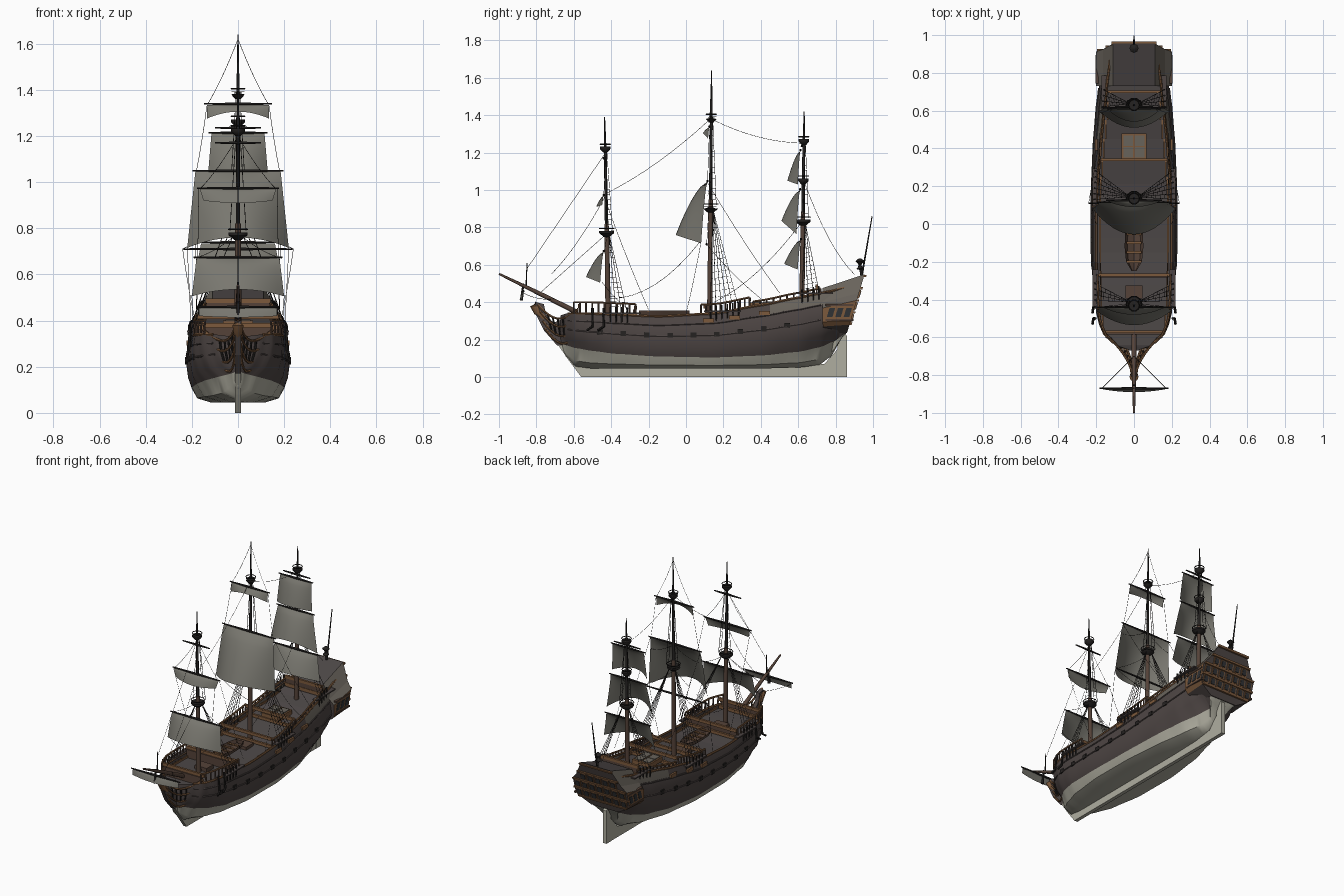
import bpy, bmesh, math
from mathutils import Vector

if "Cube" in bpy.data.objects:
    bpy.data.objects.remove(bpy.data.objects["Cube"])


def material(name, *rgb):
    m = bpy.data.materials.new(name)
    m.use_nodes = True
    m.diffuse_color = (*rgb, 1)
    m.node_tree.nodes["Principled BSDF"].inputs["Base Color"].default_value = (*rgb, 1)
    return m


HULL = material("dark hull planks", .075, .06, .057)
PALE = material("pale underbody", .43, .42, .35)
SAIL = material("grey sailcloth", .19, .185, .16)
DECK = material("deck planks", .075, .065, .064)
TRIM = material("orange brown trim", .2, .1, .045)
MAST = material("brown mast wood", .09, .055, .04)
IRON = material("black rigging", .018, .016, .015)
GREY = material("weathered grey wood", .14, .125, .105)
GLASS = material("dark glass", .03, .032, .035)


def build(name, verts, faces, mats, rule=None, smooth=None):
    mesh = bpy.data.meshes.new(name)
    mesh.from_pydata([tuple(v) for v in verts], [], faces)
    bm = bmesh.new()
    bm.from_mesh(mesh)
    bmesh.ops.recalc_face_normals(bm, faces=bm.faces)
    bm.to_mesh(mesh)
    bm.free()
    for m in mats:
        mesh.materials.append(m)
    for p in mesh.polygons:
        p.material_index = rule(p) if rule else 0
    ob = bpy.data.objects.new(name, mesh)
    bpy.context.collection.objects.link(ob)
    if smooth:
        bpy.ops.object.select_all(action="DESELECT")
        bpy.context.view_layer.objects.active = ob
        ob.select_set(True)
        bpy.ops.object.shade_smooth_by_angle(angle=math.radians(smooth))
    return ob


def loft(name, loops, mats, rule=None, smooth=None, closed=True, caps=True):
    n = len(loops[0])
    faces = [(i * n + j, i * n + (j + 1) % n, (i + 1) * n + (j + 1) % n, (i + 1) * n + j)
             for i in range(len(loops) - 1) for j in range(n if closed else n - 1)]
    if caps:
        faces += [tuple(range(n)), tuple(range(len(loops) * n - n, len(loops) * n))]
    return build(name, [v for l in loops for v in l], faces, mats, rule, smooth)


def plate(name, outline, half, mat):
    """Side outline in y, z made into a plate across the centreline."""
    return loft(name, [[(x, y, z) for y, z in outline] for x in (-half, half)], [mat])


def tubes(name, paths, radius, mat, sides=6):
    """Round bars along paths; a fourth coordinate scales the radius."""
    verts, faces = [], []
    for path in paths:
        for i, p in enumerate(path):
            a, b = path[max(i - 1, 0)], path[min(i + 1, len(path) - 1)]
            turn = (Vector(b[:3]) - Vector(a[:3])).to_track_quat("Z", "Y")
            r = radius * (p[3] if len(p) > 3 else 1)
            base = len(verts)
            for k in range(sides):
                t = math.tau * k / sides
                verts.append(Vector(p[:3]) + turn @ Vector((r * math.cos(t), r * math.sin(t), 0)))
                if i:
                    q = (k + 1) % sides
                    faces.append((base - sides + k, base - sides + q, base + q, base + k))
            if i in (0, len(path) - 1):
                faces.append(tuple(range(base, base + sides)))
    return build(name, verts, faces, [mat], smooth=50)


def boxes(name, items, mat, tilt=0):
    """Boxes given as centre and size, leaning about x."""
    verts, faces = [], []
    for c, s in items:
        bm = bmesh.new()
        bmesh.ops.create_cube(bm, size=1)
        base = len(verts)
        for v in bm.verts:
            d = Vector([a * b for a, b in zip(v.co, s)])
            d.y += tilt * d.z
            verts.append(Vector(c) + d)
        faces += [tuple(base + v.index for v in f.verts) for f in bm.faces]
        bm.free()
    return build(name, verts, faces, [mat])


def sag(a, b, drop=0):
    a, b = Vector(a), Vector(b)
    return [tuple(a.lerp(b, t / 8) - Vector((0, 0, drop * 4 * t / 8 * (1 - t / 8)))) for t in range(9)]


def mirrored(path):
    return [path, [(-p[0], *p[1:]) for p in path]]


# Hull stations: y, bottom, waterline, sheer, then half widths of floor, waterline, beam, sheer
stations = [
    (-.67, .16, .18, .33, .004, .006, .02, .02), (-.64, .10, .17, .34, .004, .03, .09, .10),
    (-.59, .05, .155, .34, .01, .09, .15, .155), (-.5, .04, .14, .34, .03, .145, .19, .185),
    (-.38, .04, .125, .335, .07, .18, .208, .195), (-.15, .04, .11, .325, .12, .2, .225, .2),
    (.15, .04, .105, .34, .12, .2, .225, .2), (.4, .04, .115, .385, .08, .18, .215, .18),
    (.6, .045, .135, .425, .035, .14, .2, .16), (.72, .06, .16, .45, .015, .09, .185, .145),
    (.8, .1, .19, .475, .008, .05, .17, .13), (.86, .23, .235, .5, .06, .1, .165, .12)]


def refine(rows, steps=4):
    out = []
    for i in range(len(rows) - 1):
        p = [rows[max(0, min(len(rows) - 1, i + k))] for k in (-1, 0, 1, 2)]
        for s in range(steps):
            t = s / steps
            out.append([b + (c - b) * t * t * (3 - 2 * t) * .5 + (c - b) * t * .5 if j else b + (c - b) * t
                        for j, (a, b, c, d) in enumerate(zip(*p))])
    return out + [list(rows[-1])]


def lean(y, z):
    return y + .3 * (z - .25) * max(0, min(1, (y - .7) / .16))


sections = []
for y, zb, zw, zt, f, w, m, t in refine(stations):
    h = zt - zw
    pts = [(f, zb + .006), (f * .3 + w * .7, zb + .35 * (zw - zb)), (w, zw), (w * .35 + m * .65, zw + .2 * h),
           (m, zw + .5 * h), ((m + t) / 2 + .004, zw + .78 * h), (t, zt)]
    sections.append([Vector((x, lean(y, z), z)) for x, z in pts])
ROWS = len(sections[0])


def side(y, row=-1):
    for a, b in zip(sections, sections[1:]):
        if b[row].y >= y:
            return a[row].lerp(b[row], (y - a[row].y) / (b[row].y - a[row].y))
    return sections[-1][row].copy()


hull_loops = [[(-p.x, p.y, p.z) for p in reversed(s)] + list(s) for s in sections]
span = 2 * ROWS - 1
strip_kind = {k: 1 for k in range(ROWS - 3, ROWS + 2)}


def hull_colour(p):
    if p.index >= span * (len(sections) - 1):
        return 0
    j = p.index % span
    return 2 if j in (0, span - 1) and p.center.y > .45 else strip_kind.get(j, 0)


loft("hull", hull_loops, [HULL, PALE, GREY], hull_colour, 40, closed=False)
deck_rows = [[Vector((s * p[-1].x * .97, p[-1].y, p[-1].z - .025)) for s in (-1, 1)] for p in sections]
loft("deck", deck_rows, [DECK], closed=False, caps=False)
plate("keel", [(-.56, 0), (.82, 0), (.82, .16), (.74, .07), (-.56, .06), (-.67, .18), (-.69, .18), (-.62, .08)], .012, PALE)
plate("rudder", [(.81, 0), (.86, 0), (.86, .22), (.83, .26), (.81, .24)], .013, PALE)
plate("stem_knee", [(-.66, .17), (-.69, .17), (-.76, .25), (-.8, .33), (-.82, .37), (-.8, .4), (-.76, .39),
                    (-.75, .34), (-.71, .29), (-.66, .31)], .013, HULL)

# Rails, wales and bulwark posts
ys = [-.63 + .05 * i for i in range(32)]
tubes("sheer_rail", [q for r in mirrored([tuple(side(y)) for y in ys]) for q in [r]], .007, TRIM)
tubes("wales", [q for row in (-2, -3) for q in mirrored([tuple(side(y, row)) for y in ys[:28]])], .005, HULL)
rails, posts = [], []
for lo, hi, up in ((-.6, -.27, .06), (.08, .34, .05), (.36, .72, .025)):
    line = [side(lo + (hi - lo) * i / 10) for i in range(11)]
    rails += mirrored([(p.x * .98, p.y, p.z + up) for p in line])
    for p in line:
        posts += mirrored([tuple(p), (p.x * .98, p.y, p.z + up)])
tubes("upper_rails", rails, .006, TRIM)
tubes("rail_posts", posts, .005, MAST)
boxes("deck_beams", [((0, y, side(y).z + dz), (side(y).x * 1.9, .014, .02)) for y in (-.57, -.27, .1, .34, .7)
                     for dz in (-.01, .04)], TRIM)
boxes("bulkheads", [((0, y, side(y).z), (side(y).x * 1.85, .008, .06)) for y in (-.58, -.28, .7)], MAST)
boxes("waterways", [((s * (side(y).x - .02), y, side(y).z - .018), (.008, .1, .014)) for s in (-1, 1)
                    for y in [-.5 + .1 * i for i in range(12)]], TRIM)
boxes("gun_ports", [((s * (side(y, 4).x - .001), y, side(y, 4).z + .005), (.012, .03, .026)) for s in (-1, 1)
                    for y in [-.46 + .125 * i for i in range(9)]], IRON)
boxes("hull_patches", [((s * (side(y, 5).x), y, side(y, 5).z + .015), (.012, .06, .022)) for s in (-1, 1)
                       for y in (.12, .26, .42)], TRIM)

# Bow head rails and figurehead
head = []
for z0, z1, w in ((.36, .385, .14), (.31, .35, .13), (.26, .3, .1), (.22, .26, .07)):
    head += mirrored([(w * (1 - t) ** 1.6 + .012, -.58 - (.21 - .3 * (.38 - z1)) * t, z0 + (z1 - z0) * t
                       - .06 * math.sin(math.pi * t)) for t in [i / 8 for i in range(9)]])
tubes("head_rails", head, .006, TRIM)
tubes("head_timbers", [[head[k][i], head[k + 2][i], head[k + 4][i]] for k in (0, 1) for i in range(1, 7)], .005, IRON)
tubes("figurehead", [[(0, -.76, .31, .7), (0, -.795, .35, 1), (0, -.81, .38, 1.2), (0, -.8, .4, .5)]], .02, TRIM, 8)

# Stern castle with quarter galleries
half = [(.1, .235), (.18, .28), (.2, .31), (.2, .41), (.165, .45), (.11, .55)]
ring = half + [(-x, z) for x, z in reversed(half)]
castle = [[(x, .73 + .1 * max(0, .3 - z), .24 + (z - .24) * .76) for x, z in ring],
          [(x, .865 + .3 * (z - .25), z) for x, z in ring]]
loft("stern_castle", castle, [TRIM, GREY, DECK, HULL],
     lambda p: 3 if len(p.vertices) > 4 or p.center.z < .27 else 2 if abs(p.normal.z) > .8 else 1 if p.center.z > .39 else 0)


def on_stern(x, z, out=.004):
    return (x, .865 + .3 * (z - .25) + out, z)


boxes("stern_bands", [(on_stern(0, z), (w, .016, .012)) for z, w in
                      ((.285, .36), (.345, .4), (.41, .39), (.475, .3), (.54, .24))], TRIM, .3)
lights = [(x * .055, z) for z, n in ((.315, 3), (.378, 3), (.443, 2)) for x in range(-n, n + 1)]
boxes("stern_window_frames", [(on_stern(x, z, .002), (.042, .009, .046)) for x, z in lights], TRIM, .3)
boxes("stern_windows", [(on_stern(x, z, .006), (.028, .008, .034)) for x, z in lights], GLASS, .3)
boxes("gallery_windows", [((s * .198, y, .345), (.009, .03, .05)) for s in (-1, 1) for y in (.775, .82, .865)], GLASS, .3)
boxes("gallery_bands", [((s * .196, .82, z), (.016, .15, .01)) for s in (-1, 1) for z in (.305, .385)], MAST)
tubes("stern_lanterns", [[(0, .94, .53, .3), (0, .935, .575, .4), (0, .93, .58, 1), (0, .93, .62, 1.2), (0, .93, .635, .3)]],
      .02, IRON, 8)
tubes("flagstaff", [[(0, .94, .54), (0, .995, .86, .5)]], .006, IRON)

# Deck fittings
boxes("skylight", [((0, .41, .385), (.13, .14, .03))], TRIM)
boxes("skylight_panes", [((x, y, .402), (.05, .055, .006)) for x in (-.03, .03) for y in (.38, .44)], GREY)
boat = [(-.25, .012), (-.2, .042), (-.12, .05), (-.04, .046), (.02, .03)]
loft("longboat", [[(-w, y, .355), (-w * .7, y, .325), (0, y, .312), (w * .7, y, .325), (w, y, .355)] for y, w in boat],
     [MAST], smooth=40, closed=False)
boxes("longboat_thwarts", [((0, y, .352), (.08, .014, .006)) for y in (-.2, -.15, -.1, -.05)], TRIM)
boxes("hatch", [((0, .04, .32), (.12, .08, .02)), ((0, -.36, .32), (.09, .07, .03))], MAST)
tubes("anchors", [q for y in (-.5, -.44) for q in mirrored([(.205, y, .37), (.215, y, .27), (.22, y - .03, .25)])], .007, IRON)

# Masts: name, foot y, head y, top z, platform heights
masts = [("fore", -.41, -.435, 1.39, (.77, 1.22)), ("main", .125, .137, 1.64, (.9, 1.38)),
         ("mizzen", .615, .632, 1.42, (.83, 1.05, 1.26))]
shrouds, ratlines, chains = [], [], []
for name, y0, y1, top, stages in masts:
    at = lambda z, k=1: (0, y0 + (y1 - y0) * z / top, z, k)
    tubes(name + "_lower_mast", [[at(.27), at(stages[0] + .05, .75)]], .016, MAST, 10)
    tubes(name + "_upper_mast", [[at(stages[0] - .04, 1), at(stages[-1], .7), at(top, .25)]], .010, IRON, 8)
    for n, z in enumerate(stages):
        r = .03 if n else .042
        tubes(name + "_top_%d" % n, [[(*at(z - .02)[:3], .4), (*at(z)[:3], 1), (*at(z + .012)[:3], 1)]], r, IRON, 10)
        tubes(name + "_top_rim_%d" % n, [[(r * math.cos(a), at(z)[1] + r * math.sin(a), z + .025)
                                          for a in [math.tau * i / 10 for i in range(11)]]], .003, IRON, 4)
    for s in (-1, 1):
        feet = [side(y0 + .005 + .03 * i) for i in range(6 if name == "main" else 4)]
        heads = [Vector(at(stages[0])[:3]) + Vector((s * .02, .012, 0))] * len(feet)
        feet = [Vector((s * (p.x + .012), p.y, p.z + .015)) for p in feet]
        shrouds += [[a, b] for a, b in zip(feet, heads)]
        ratlines += [[feet[0].lerp(heads[0], t), feet[-1].lerp(heads[0], t)] for t in [i / 16 for i in range(1, 15)]]
        chains += [[p - Vector((s * .004, 0, .06)), p, p + Vector((0, 0, .025))] for p in feet]
        lo, hi = Vector(at(stages[0])[:3]), Vector(at(stages[-1])[:3])
        pair = [[lo + Vector((s * .035, dy, .02)), hi + Vector((s * .008, .008, 0))] for dy in (0, .03)]
        shrouds += pair
        ratlines += [[a.lerp(b, t) for a, b in pair] for t in [i / 16 for i in range(1, 15)]]
    boxes(name + "_channels", [((s * (side(y0 + .06).x + .008), y0 + .07, side(y0 + .06).z + .008), (.03, .2, .008))
                               for s in (-1, 1)], HULL)
tubes("shrouds", shrouds, .0015, IRON, 4)
tubes("ratlines", ratlines, .0009, IRON, 3)
tubes("chain_plates", chains, .005, IRON, 5)
tubes("bowsprit", [[(0, -.58, .345), (0, -.8, .455, .8), (0, -1, .552, .4)]], .014, MAST, 8)
tubes("sprit_topmast", [[(0, -.855, .47), (0, -.85, .61, .5)], [(0, -.87, .50), (0, -.88, .41, 2)]], .005, IRON)

# Sails: name, y, top z, foot z, half widths, belly, foot arch
sails = [("main_topsail", .115, 1.045, .715, .185, .22, .17, .045), ("fore_course", -.44, .67, .505, .18, .2, .095, .03),
         ("mizzen_topgallant", .612, 1.21, 1.03, .115, .13, .07, .02), ("mizzen_topsail", .61, 1.0, .765, .13, .175, .1, .07),
         ("mizzen_course", .615, .735, .575, .16, .19, .09, .03), ("furled_fore_topsail", -.44, .97, .92, .165, .15, .04, -.01),
         ("furled_main_topgallant", .125, 1.335, 1.275, .135, .135, .035, .03), ("furled_spritsail", -.87, .455, .42, .17, .17, .02, -.006)]
yards = [(.24, .11, .71), (.1, -.44, 1.17), (.1, .62, 1.235)]
U, V = [i / 8 - 1 for i in range(17)], [i / 10 for i in range(11)]
for name, y, z0, z1, w0, w1, belly, arch in sails:
    loft(name, [[(u * (w0 + (w1 - w0) * v), y - belly * v ** .65 * (.2 + .8 * (1 - u * u)),
                  z0 + (z1 + arch * (1 - u * u) - z0) * v) for u in U] for v in V], [SAIL], smooth=60, closed=False, caps=False)
    yards.append((w0 + .012, y, z0 + .004))
tubes("yards", [[(-w, y, z, .5), (0, y, z), (w, y, z, .5)] for w, y, z in yards], .007, IRON, 6)

# Standing stays and running lines
lines = [sag((0, .13, 1.38), (0, -.43, .98), .03), sag((0, .135, 1.38), (0, .63, 1.25), .03), sag((0, .08, .73), (0, -.41, .42), .08),
         sag((0, -.43, 1.2), (0, -.85, .58)), sag((0, -.42, .77), (0, -.78, .45)), sag((0, -.43, .97), (0, -.72, .55), .03),
         sag((0, .62, .83), (0, .15, .4), .05), sag((0, .63, 1.05), (0, .9, .55), .06)]
for a, b in (((0, .135, 1.62), (.13, .125, 1.34)), ((.135, .125, 1.33), (.18, .115, 1.05)), ((.24, .11, .71), (.19, .4, .42)),
             ((0, .13, 1.05), (.18, .115, .97)), ((0, .12, .88), (.24, .11, .71)), ((.17, -.44, .97), (.18, -.2, .36)),
             ((0, -.43, 1.2), (.165, -.44, .97)), ((0, -.42, .78), (.19, -.44, .67)), ((.185, .115, 1.04), (.18, .5, .45)),
             ((.17, -.87, .45), (0, -.7, .42)), ((.2, -.45, .51), (.19, -.3, .36)), ((.22, .08, .72), (.2, .0, .34))):
    lines += mirrored(sag(a, b, .015))
tubes("rigging_lines", lines, .0011, IRON, 4)
